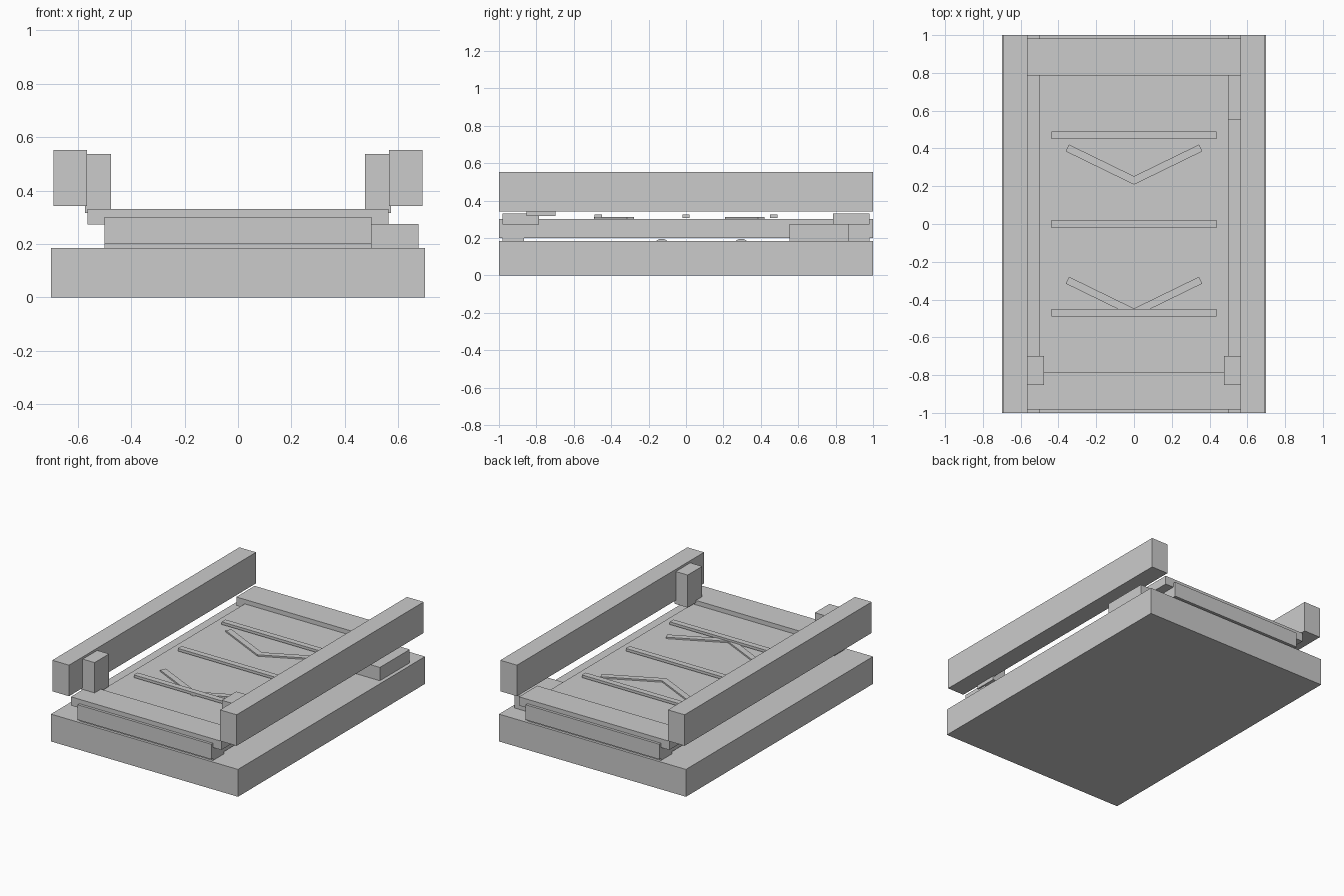
import bpy, math

if "Cube" in bpy.data.objects:
    bpy.data.objects.remove(bpy.data.objects["Cube"])


def box(name, x, y, z, angle=0.0):
    """Box from (min, max) ranges, optionally turned about its own z axis."""
    bpy.ops.mesh.primitive_cube_add(
        size=1, location=[(r[0] + r[1]) / 2 for r in (x, y, z)])
    ob = bpy.context.object
    ob.name = name
    ob.scale = [r[1] - r[0] for r in (x, y, z)]
    bpy.ops.object.transform_apply(location=False, rotation=False, scale=True)
    ob.rotation_euler[2] = angle
    return ob


def mirrored(r, s):
    return tuple(sorted((r[0] * s, r[1] * s)))


# Base slab and belt bed
box("base", (-0.70, 0.70), (-1, 1), (0, 0.185))
box("belt", (-0.50, 0.50), (-1, 1), (0.20, 0.302))

# Side rails with the sensor posts at their front ends
for s, side in ((-1, "left"), (1, "right")):
    box(side + "_rail", mirrored((0.565, 0.69), s), (-1, 1), (0.342, 0.552))
    box(side + "_post", mirrored((0.476, 0.573), s), (-0.853, -0.698), (0.317, 0.537))

# End covers and the supports below them
for s, end in ((-1, "front"), (1, "back")):
    box(end + "_cover", (-0.563, 0.563), mirrored((0.786, 0.982), s), (0.273, 0.332))
    box(end + "_support", (-0.50, 0.50), mirrored((0.865, 0.982), s), (0.185, 0.20))

# Motor housing on the right side
box("motor_housing", (0.48, 0.675), (0.553, 0.872), (0.185, 0.275))

# Raised slats across the belt
for i, y in enumerate((-0.47, 0.0, 0.47)):
    box(f"belt_slat_{i}", (-0.437, 0.437), (y - 0.02, y + 0.02), (0.308, 0.326))

# Direction chevrons, two arms each
for i, y in enumerate((-0.385, 0.315)):
    for s in (-1, 1):
        cx = 0.173 * s
        box(f"chevron_arm_{i}_{'left' if s < 0 else 'right'}", (cx - 0.2, cx + 0.2),
            (y - 0.02, y + 0.02), (0.302, 0.312), s * math.radians(26))

# Return rollers partly sunk into the base
for i, y in enumerate((-0.13, 0.295)):
    bpy.ops.mesh.primitive_cylinder_add(vertices=24, radius=0.045, depth=0.95,
                                        location=(0, y, 0.151),
                                        rotation=(0, math.pi / 2, 0))
    bpy.context.object.name = f"return_roller_{i}"
    bpy.ops.object.shade_smooth_by_angle()
